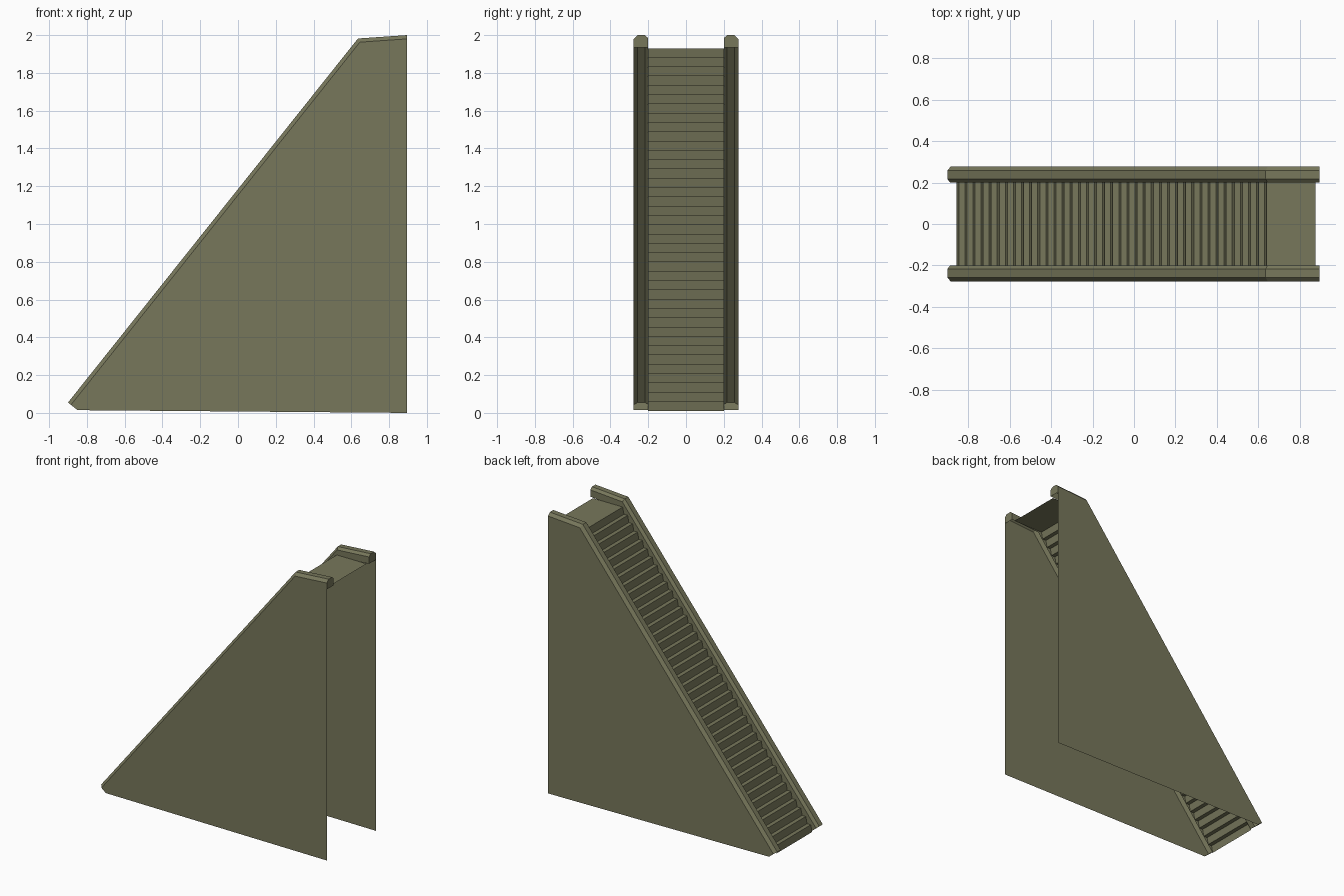
import bpy
from mathutils import Vector

old = bpy.data.objects.get("Cube")
if old:
    bpy.data.objects.remove(old, do_unlink=True)

OLIVE = (0.185, 0.185, 0.105, 1)
mat = bpy.data.materials.new("olive")
mat.use_nodes = True
mat.diffuse_color = OLIVE
mat.node_tree.nodes["Principled BSDF"].inputs["Base Color"].default_value = OLIVE


def add_mesh(name, verts, faces):
    mesh = bpy.data.meshes.new(name)
    mesh.from_pydata(verts, [], faces)
    mesh.materials.append(mat)
    obj = bpy.data.objects.new(name, mesh)
    bpy.context.collection.objects.link(obj)
    return obj


# Rail ridge line in x, z: foot, bend at the landing, top end
RIDGE = [Vector((-0.90, 0.055)), Vector((0.635, 1.982)), Vector((0.895, 2.0))]
DEPTH = 0.065
# Rail section as (distance from centre line, depth below ridge), outside to inside
SECTION = [(0.277, 0.02), (0.257, 0), (0.218, 0), (0.2, 0.016), (0.2, DEPTH)]


def down_normal(a, b):
    d = (b - a).normalized()
    return Vector((d.y, -d.x))


n1, n2 = down_normal(*RIDGE[:2]), down_normal(*RIDGE[1:])
OFFSETS = [n1, (n1 + n2) / (1 + n1.dot(n2)), Vector((0, -1))]


def ridge_point(i, y, depth):
    p = RIDGE[i] + OFFSETS[i] * depth
    return (p.x, y, p.y)


def build_side(name, side):
    def orient(faces):
        return [f[::-1] if side < 0 else f for f in faces]

    # Hollow rail with bevelled edges and closed ends
    n = len(SECTION)
    verts, faces = [], []
    for i in range(3):
        verts += [ridge_point(i, side * y, d) for y, d in SECTION]
        verts.append(ridge_point(i, side * SECTION[0][0], DEPTH))
    for i in range(2):
        for j in range(n - 1):
            a = i * (n + 1) + j
            faces.append((a, a + n + 1, a + n + 2, a + 1))
    faces.append(tuple(range(n + 1)))
    faces.append(tuple(range(3 * n + 2, 2 * n + 1, -1)))
    add_mesh(name + "_rail", verts, orient(faces))

    # Thin outer wall under the rail
    y = side * SECTION[0][0]
    edge = SECTION[0][1]
    wall = [ridge_point(0, y, DEPTH), ridge_point(0, y, edge), ridge_point(1, y, edge),
            ridge_point(2, y, edge), (RIDGE[2].x, y, 0)]
    add_mesh(name + "_wall", wall, orient([(0, 1, 2, 3, 4)]))


build_side("left", 1)
build_side("right", -1)

# Folded sheet of sloping risers and flat treads, ending in the landing
STEPS = 38
X0, X1, Z0, Z1 = -0.855, 0.63, 0.01, 1.93
run, rise = (X1 - X0) / STEPS, (Z1 - Z0) / (STEPS + 1)
line = []
for k in range(STEPS + 1):
    x = X0 + k * run
    line += [(x, Z0 + k * rise), (x + 0.01, Z0 + (k + 1) * rise)]
line.append((0.875, Z1))
verts = [(x, y, z) for x, z in line for y in (-0.2, 0.2)]
faces = [(2 * i, 2 * i + 2, 2 * i + 3, 2 * i + 1) for i in range(len(line) - 1)]
add_mesh("stairs_and_landing", verts, faces)
